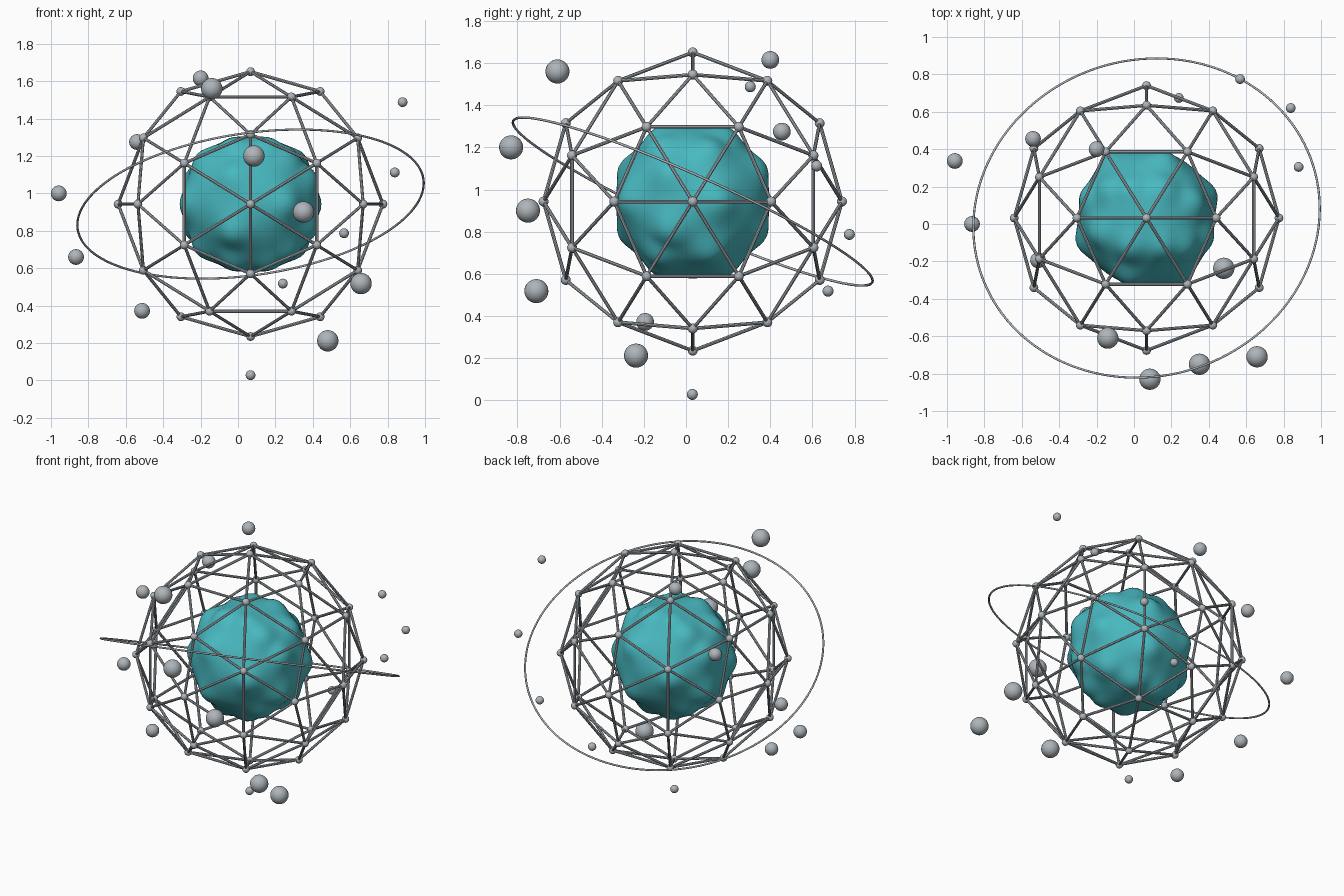
import bpy, bmesh, math
from mathutils import Vector, Matrix

if "Cube" in bpy.data.objects:
    bpy.data.objects.remove(bpy.data.objects["Cube"])

CENTRE = Vector((0.067, 0.032, 0.943))
CAGE_R = 0.708


def material(name, rgb):
    m = bpy.data.materials.new(name)
    m.diffuse_color = (*rgb, 1)
    m.use_nodes = True
    m.node_tree.nodes["Principled BSDF"].inputs["Base Color"].default_value = m.diffuse_color
    return m


TEAL = material("teal", (0.065, 0.485, 0.53))
GREY = material("light grey", (0.42, 0.46, 0.49))


def finish(bm, name, mat, smooth=True):
    me = bpy.data.meshes.new(name)
    for f in bm.faces:
        f.smooth = smooth
    bm.to_mesh(me)
    bm.free()
    me.materials.append(mat)
    ob = bpy.data.objects.new(name, me)
    bpy.context.collection.objects.link(ob)
    return ob


def ball(bm, pos, r, seg=20, rings=12):
    bmesh.ops.create_uvsphere(bm, u_segments=seg, v_segments=rings, radius=r,
                              matrix=Matrix.Translation(pos))


def rod(bm, a, b, r):
    d = b - a
    rot = d.to_track_quat('Z', 'Y').to_matrix().to_4x4()
    bmesh.ops.create_cone(bm, cap_ends=True, segments=8, radius1=r, radius2=r,
                          depth=d.length, matrix=Matrix.Translation((a + b) / 2) @ rot)


# Lumpy core: sphere pushed out by soft bumps around set directions
bumps = []
for az, el in [(21, 0), (122, 0), (73, 25), (160, 22), (60, 60), (120, 60), (18, 42), (100, 5), (142, 45)]:
    if (az, el) == (100, 5):
        continue
    for turn in (0, 180):
        for e in {el, -el}:
            a, t = math.radians(az + turn), math.radians(e)
            bumps.append(Vector((math.cos(a) * math.cos(t), math.sin(a) * math.cos(t), math.sin(t))))
bm = bmesh.new()
bmesh.ops.create_icosphere(bm, subdivisions=5, radius=1)
for v in bm.verts:
    n = v.co.normalized()
    lump = max(math.exp(-(n.angle(b) / 0.22) ** 2) for b in bumps)
    lump = 0.6 * lump + 0.4 * min(1, sum(math.exp(-(n.angle(b) / 0.22) ** 2) for b in bumps))
    v.co = CENTRE + n * (0.364 + 0.036 * lump)
finish(bm, "core", TEAL)

# Geodesic cage: icosahedron corners plus edge midpoints, joined by their hull
phi = (1 + 5 ** 0.5) / 2
corners = []
for s in (1, -1):
    for t in (1, -1):
        corners += [Vector((s * phi, t, 0)), Vector((s, 0, t * phi)), Vector((0, t * phi, s))]
mids = [(a + b) / 2 for i, a in enumerate(corners) for b in corners[:i] if (a - b).length < 2.1]
hull = bmesh.new()
for p in corners + mids:
    hull.verts.new(CENTRE + p.normalized() * CAGE_R)
bmesh.ops.convex_hull(hull, input=hull.verts[:])
struts, nodes = bmesh.new(), bmesh.new()
for e in hull.edges:
    rod(struts, e.verts[0].co, e.verts[1].co, 0.0085)
for v in hull.verts:
    ball(nodes, v.co, 0.0235, 16, 10)
hull.free()
struts_ob = finish(struts, "cage_struts", GREY)
finish(nodes, "cage_nodes", GREY)

# Thin tilted orbit ring
tilt = Vector((-0.131, 0.406, 0.904)).to_track_quat('Z', 'Y')
bpy.ops.mesh.primitive_torus_add(location=CENTRE, rotation=tilt.to_euler(), major_radius=0.934,
                                 minor_radius=0.006, major_segments=128, minor_segments=8)
ring = bpy.context.object
ring.name = "orbit_ring"
ring.data.materials.append(GREY)
bpy.ops.object.shade_smooth()

# Floating balls in three sizes
groups = {
    0.057: [(-.14, -.61, 1.56), (.085, -.83, 1.20), (.35, -.75, .90), (.658, -.71, .518), (.48, -.237, .212)],
    0.042: [(-.20, .40, 1.615), (-.54, .455, 1.275), (-.958, .337, 1.0), (-.866, 0, .66), (-.513, -.194, .372)],
    0.026: [(.88, .305, 1.488), (.838, .62, 1.112), (.567, .775, .787), (.24, .674, .518), (.067, .03, .028)],
}
for r, places in groups.items():
    for i, p in enumerate(places):
        bm = bmesh.new()
        ball(bm, Vector(p), r, 24, 16)
        finish(bm, f"floating_ball_{int(r * 1000)}_{i}", GREY)

# Crisp strut ends
bpy.ops.object.select_all(action='DESELECT')
struts_ob.select_set(True)
bpy.context.view_layer.objects.active = struts_ob
bpy.ops.object.shade_smooth_by_angle()
